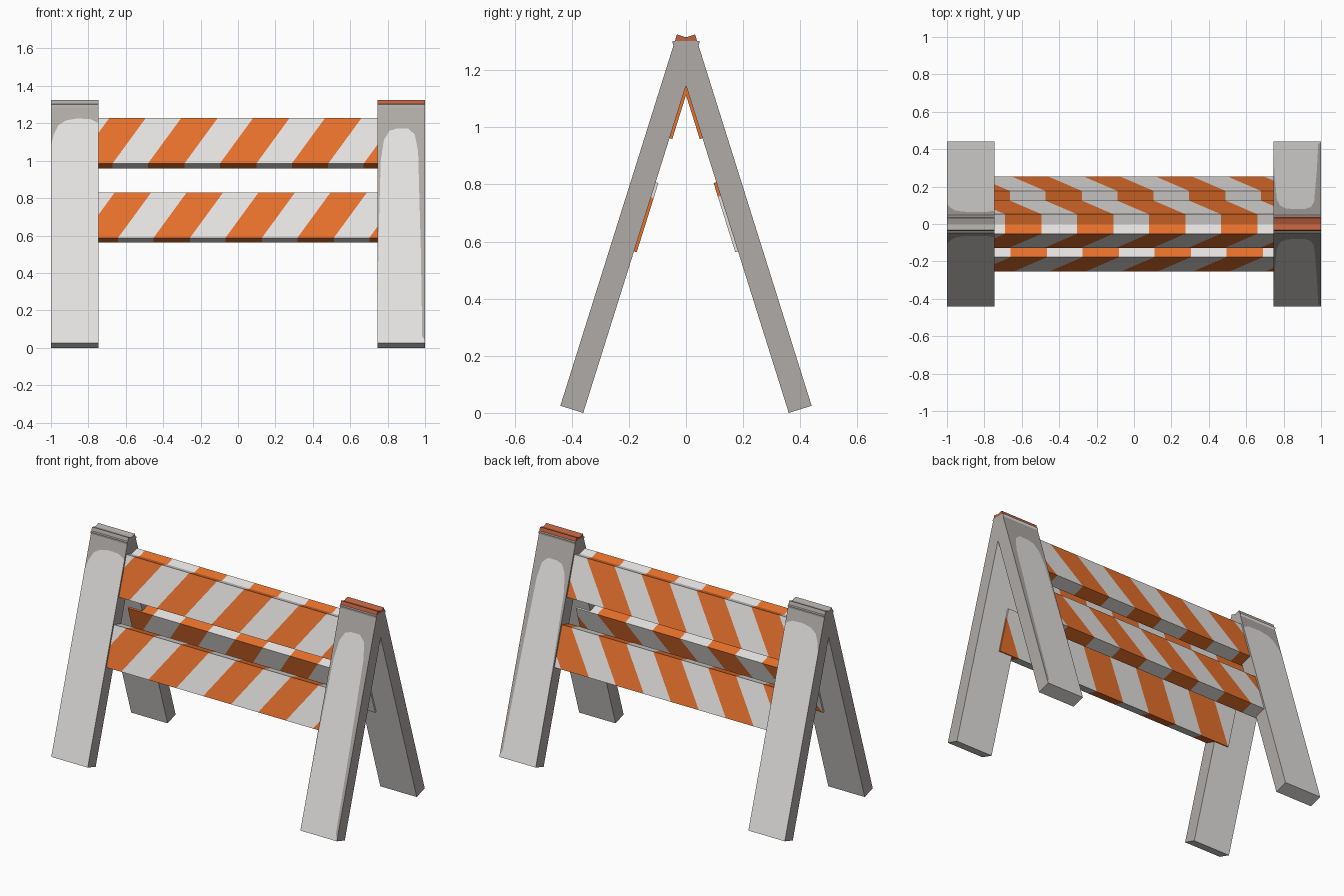
import bpy, bmesh, math
from mathutils import Vector

if "Cube" in bpy.data.objects:
    bpy.data.objects.remove(bpy.data.objects["Cube"])


def material(name, rgb):
    m = bpy.data.materials.new(name)
    m.diffuse_color = (*rgb, 1)
    m.use_nodes = True
    m.node_tree.nodes["Principled BSDF"].inputs["Base Color"].default_value = m.diffuse_color
    return m


WHITE = material("white_paint", (0.78, 0.77, 0.75))
ORANGE = material("orange_paint", (0.80, 0.165, 0.026))
GREY = material("bare_grey", (0.43, 0.405, 0.385))
RUST = material("rust_orange_tip", (0.52, 0.12, 0.05))

# Tilted plane of one side: t runs up the leg, n runs inward from its outer face
D = Vector((0.2995, 0.954))
N = Vector((0.954, -0.2995))
BASE = Vector((-0.44, 0.025))
THICK, LENGTH = 0.084, 1.363


def place(bm, side):
    # local (x, n, t) to world, side = 1 for front and -1 for back
    for v in bm.verts:
        p = BASE + N * v.co.y + D * v.co.z
        v.co = (v.co.x, p.x * side, p.y)


def finish(bm, name, mats):
    bmesh.ops.recalc_face_normals(bm, faces=bm.faces[:])
    me = bpy.data.meshes.new(name)
    bm.to_mesh(me)
    bm.free()
    for m in mats:
        me.materials.append(m)
    ob = bpy.data.objects.new(name, me)
    bpy.context.collection.objects.link(ob)


# Outline of the white painted area on the outer leg faces, as (x, z)
ARCH_LEFT = [(-1, 1.08), (-0.985, 1.14), (-0.96, 1.19), (-0.92, 1.215),
             (-0.86, 1.226), (-0.79, 1.222), (-0.745, 1.20)]
ARCH_RIGHT = [(0.745, 0.15), (0.752, 0.6), (0.763, 1.0), (0.78, 1.11), (0.81, 1.16),
              (0.85, 1.172), (0.91, 1.172), (0.945, 1.14), (0.963, 1.05),
              (0.978, 0.5), (0.985, 0.06), (1, 0.04)]


def leg(name, x0, x1, side, arch):
    bm = bmesh.new()
    V = lambda x, n, t: bm.verts.new((x, n, t))
    a, b = V(x0, 0, 0), V(x1, 0, 0)
    c, d = V(x1, 0, LENGTH), V(x0, 0, LENGTH)
    e, f = V(x0, THICK, 0), V(x1, THICK, 0)
    g, h = V(x1, THICK, LENGTH), V(x0, THICK, LENGTH)
    pts = [V(x, 0, (z - BASE.y) / D.y) for x, z in arch]
    bm.faces.new([a, b] + pts[::-1]).material_index = 0     # painted area
    bm.faces.new(pts + [c, d]).material_index = 1           # grey border
    bm.faces.new([e, h, g, f]).material_index = 0           # inner face
    bm.faces.new([a, e, f, b]).material_index = 0           # foot
    for vs in ([a, pts[0], d, h, e], [b, f, g, c, pts[-1]], [d, c, g, h]):
        bm.faces.new(vs).material_index = 1
    place(bm, side)
    # coloured tip on the right-hand legs
    bmesh.ops.bisect_plane(bm, geom=bm.verts[:] + bm.edges[:] + bm.faces[:],
                           plane_co=(0, 0, 1.303), plane_no=(0, 0, 1))
    for fc in bm.faces:
        if fc.calc_center_median().z > 1.303:
            fc.material_index = 2 if x0 > 0 else 1
    finish(bm, name, [WHITE, GREY, RUST])


# Striped boards, cut along slanted planes and coloured alternately
PERIOD, STRIPE, LEAN, HALF = 0.3845, 0.195, 0.177, 0.84


def board(name, t0, t1, side, phase):
    bm = bmesh.new()
    bmesh.ops.create_cube(bm, size=1)
    for v in bm.verts:
        v.co = (v.co.x * 2 * HALF, 0.052 + v.co.y * THICK, (t0 + t1) / 2 + v.co.z * (t1 - t0))
    for k in range(-4, 5):
        for off in (0, STRIPE):
            bmesh.ops.bisect_plane(bm, geom=bm.verts[:] + bm.edges[:] + bm.faces[:],
                                   plane_co=(phase + k * PERIOD + off, 0, t1),
                                   plane_no=Vector((t1 - t0, 0, -LEAN)).normalized())
    for fc in bm.faces:
        p = fc.calc_center_median()
        u = p.x + LEAN * (t1 - p.z) / (t1 - t0) - phase
        fc.material_index = 1 if u % PERIOD < STRIPE else 0
    place(bm, side)
    finish(bm, name, [WHITE, ORANGE])


for label, side, low_phase in (("front", 1, 0.11), ("back", -1, 0.295)):
    leg(label + "_left_leg", -1, -0.745, side, ARCH_LEFT)
    leg(label + "_right_leg", 0.745, 1, side, ARCH_RIGHT)
    board(label + "_upper_board", 1.009, 1.263, side, 0.08)
    board(label + "_lower_board", 0.593, 0.847, side, low_phase)
